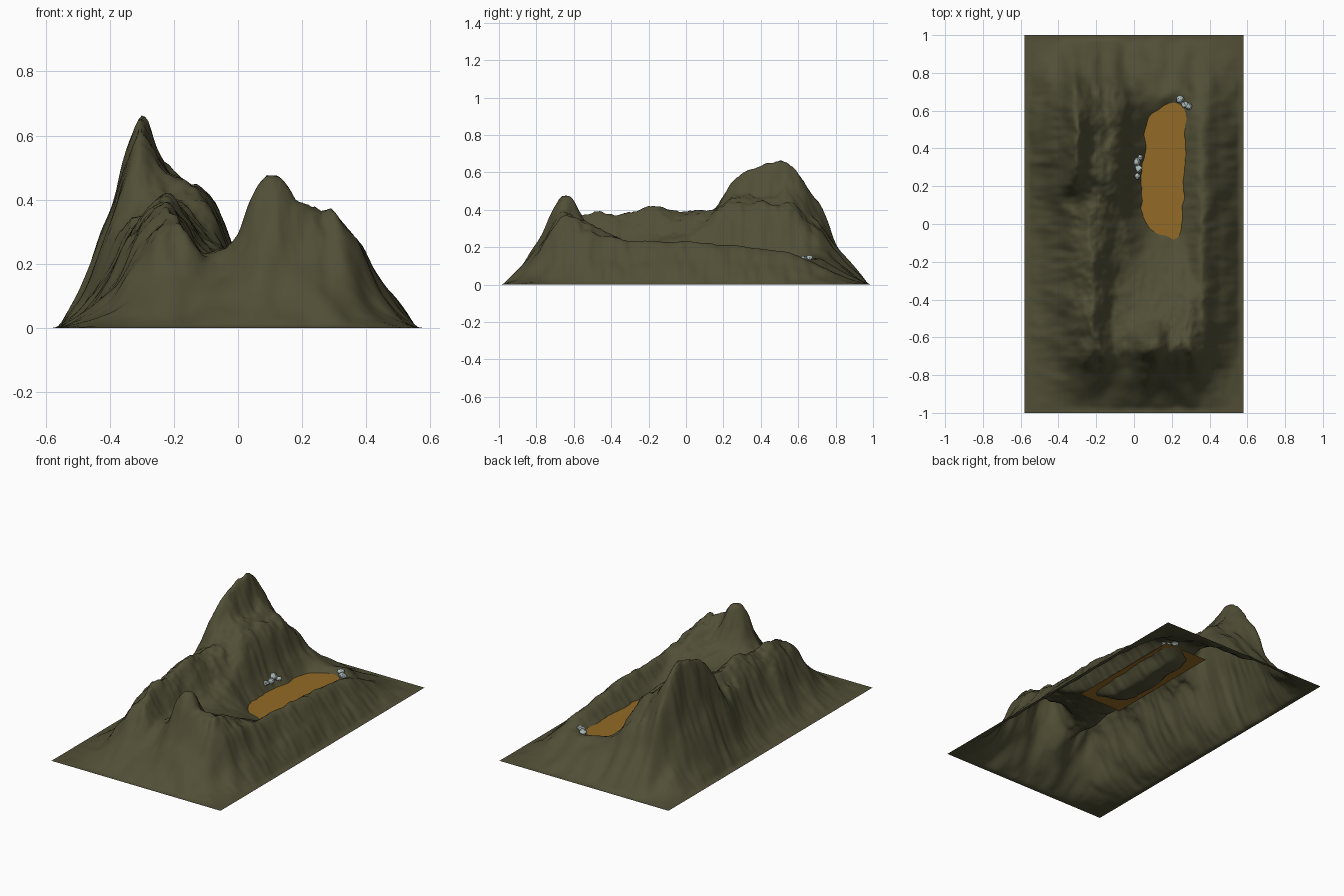
import bpy, bmesh, math, random
from mathutils import Vector, noise

if "Cube" in bpy.data.objects:
    bpy.data.objects.remove(bpy.data.objects["Cube"])

random.seed(4)
HALF_X, HALF_Y = 0.58, 1.0
WATER_Z = 0.12


def material(name, rgb):
    m = bpy.data.materials.new(name)
    m.diffuse_color = (*rgb, 1)
    m.use_nodes = True
    m.node_tree.nodes["Principled BSDF"].inputs["Base Color"].default_value = m.diffuse_color
    return m


olive = material("olive_ground", (0.082, 0.078, 0.037))
amber = material("amber_water", (0.29, 0.145, 0.019))
stone = material("pale_stone", (0.42, 0.50, 0.49))


def add_object(name, bm, mat, smooth):
    mesh = bpy.data.meshes.new(name)
    bm.to_mesh(mesh)
    bm.free()
    mesh.materials.append(mat)
    for p in mesh.polygons:
        p.use_smooth = smooth
    ob = bpy.data.objects.new(name, mesh)
    bpy.context.collection.objects.link(ob)
    return ob


def smoothstep(a, b, t):
    t = min(1, max(0, (t - a) / (b - a)))
    return t * t * (3 - 2 * t)


def spline(xs, vs, x):
    """Smooth interpolation that never overshoots its points."""
    x = min(xs[-1], max(xs[0], x))
    i = 0
    while i < len(xs) - 2 and x > xs[i + 1]:
        i += 1

    def slope(k):
        if k == 0 or k == len(xs) - 1:
            return 0
        a = (vs[k] - vs[k - 1]) / (xs[k] - xs[k - 1])
        b = (vs[k + 1] - vs[k]) / (xs[k + 1] - xs[k])
        return 2 * a * b / (a + b) if a * b > 0 else 0

    h = xs[i + 1] - xs[i]
    t = (x - xs[i]) / h
    s = t * t * (3 - 2 * t)
    return (vs[i] * (1 - s) + vs[i + 1] * s
            + h * t * (1 - t) * ((1 - t) * slope(i) - t * slope(i + 1)))


# Cross-sections of the valley, west to east, at several distances
STATIONS = [-0.58, -0.5, -0.4, -0.3, -0.22, -0.1, 0, 0.1, 0.2, 0.28, 0.36, 0.46, 0.58]
FLAT = [0] * 11
SECTIONS = {
    -1.0: FLAT,
    -0.8: [.01, .05, .12, .15, .13, .16, .21, .19, .17, .12, .04],
    -0.65: [.03, .10, .25, .34, .23, .29, .48, .37, .36, .28, .10],
    -0.5: [.03, .13, .31, .38, .22, .24, .27, .29, .31, .28, .12],
    -0.3: [.03, .15, .34, .39, .24, .20, .20, .20, .21, .23, .11],
    -0.1: [.04, .16, .35, .40, .28, .20, .145, .13, .15, .23, .12],
    0.1: [.06, .22, .37, .39, .33, .18, .07, .06, .14, .22, .12],
    0.32: [.09, .36, .60, .48, .42, .19, .07, .05, .135, .20, .11],
    0.55: [.08, .34, .64, .49, .42, .22, .10, .07, .125, .17, .09],
    0.68: [.05, .23, .46, .37, .33, .21, .15, .14, .135, .12, .06],
    0.8: [.03, .11, .21, .20, .17, .13, .11, .09, .08, .06, .03],
    1.0: FLAT,
}
YS = list(SECTIONS)
ROWS = [[0] + r + [0] for r in SECTIONS.values()]


def height(x, y):
    # Warped position makes crests and shores wander
    wx = x + 0.018 * noise.noise(Vector((x * 9, y * 9, 3)))
    wx += 0.008 * noise.noise(Vector((x * 10, y * 26, 7)))
    wy = y + 0.035 * noise.noise(Vector((x * 11, y * 7, 11)))
    k = 0
    while k < len(YS) - 2 and wy > YS[k + 1]:
        k += 1
    lo, hi = max(0, k - 1), min(len(YS), k + 3)
    vals = [spline(STATIONS, r, wx) for r in ROWS[lo:hi]]
    if hi - lo == 3:                      # keep the neighbours complete at the rim
        vals = [0] + vals if lo == 0 else vals + [0]
        ys = [-1.2] + YS[lo:hi] if lo == 0 else YS[lo:hi] + [1.2]
    else:
        ys = YS[lo:hi]
    z = spline(ys, vals, wy)
    # Rough rock, strongest on high ground
    rough = noise.fractal(Vector((x * 11, y * 8, 1.7)), 0.85, 2.1, 5)
    z += rough * (0.003 + 0.024 * smoothstep(0.13, 0.36, z))
    edge = min(HALF_X - abs(x), HALF_Y - abs(y))
    return max(0, z * smoothstep(0, 0.05, edge))


# Mountain terrain: one open sheet
NX, NY = 116, 200
bm = bmesh.new()
bmesh.ops.create_grid(bm, x_segments=NX, y_segments=NY, size=1)
for v in bm.verts:
    v.co.x *= HALF_X
    v.co.y *= HALF_Y
    v.co.z = height(v.co.x, v.co.y)
add_object("mountain_terrain", bm, olive, True)

# Lake surface: flat sheet reaching under the banks
bm = bmesh.new()
bmesh.ops.create_grid(bm, x_segments=1, y_segments=1, size=1)
for v in bm.verts:
    v.co = (0.15 + 0.15 * v.co.x, 0.26 + 0.39 * v.co.y, WATER_Z)
add_object("lake_water", bm, amber, False)


# Shore boulders: jittered low-poly stones
def boulder(name, x, y, r):
    bm = bmesh.new()
    bmesh.ops.create_icosphere(bm, subdivisions=2, radius=r)
    seed = Vector((x * 50, y * 50, 0))
    for v in bm.verts:
        v.co *= 1 + 0.35 * noise.noise(v.co * (1.3 / r) + seed)
        v.co.z *= 0.85
    ob = add_object(name, bm, stone, False)
    ob.location = (x, y, max(WATER_Z, height(x, y)) + 0.4 * r)
    ob.rotation_euler.z = random.uniform(0, math.tau)


BOULDERS = [(0.245, 0.66, 0.021), (0.27, 0.632, 0.019), (0.29, 0.622, 0.018),
            (0.012, 0.33, 0.022), (0.032, 0.352, 0.016),
            (0.022, 0.292, 0.021), (0.016, 0.252, 0.017)]
for i, b in enumerate(BOULDERS):
    boulder(f"shore_boulder_{i + 1}", *b)
